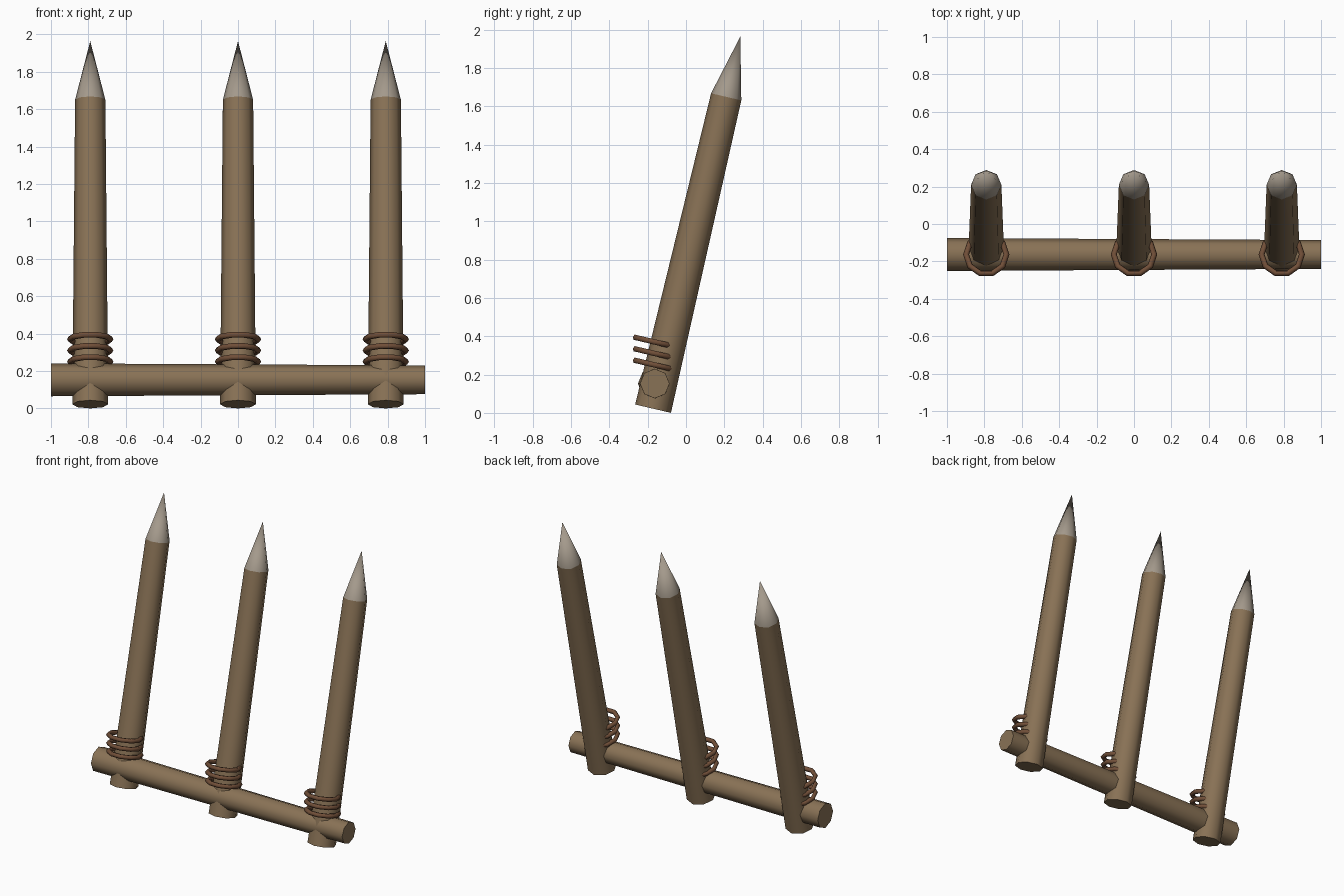
import bpy
import math
from mathutils import Matrix, Vector

default = bpy.data.objects.get("Cube")
if default:
    bpy.data.objects.remove(default, do_unlink=True)


def material(name, rgb):
    mat = bpy.data.materials.new(name)
    mat.use_nodes = True
    mat.diffuse_color = (*rgb, 1)
    mat.node_tree.nodes["Principled BSDF"].inputs["Base Color"].default_value = (*rgb, 1)
    return mat


wood = material("weathered wood", (0.25, 0.168, 0.092))
pale = material("pale grey tip", (0.37, 0.32, 0.26))
rope = material("red brown rope", (0.165, 0.078, 0.04))


def finish(name, mat, smooth_angle):
    obj = bpy.context.object
    obj.name = name
    obj.data.materials.append(mat)
    bpy.ops.object.shade_smooth_by_angle(angle=math.radians(smooth_angle))
    return obj


def tapered_rod(name, mat, start, axis, length, r_start, r_end):
    """Eight-sided rod or cone running from start along axis."""
    turn = Vector((0, 0, 1)).rotation_difference(axis)
    bpy.ops.mesh.primitive_cone_add(
        vertices=8, radius1=r_start, radius2=r_end, depth=length,
        location=start + axis * length / 2, rotation=turn.to_euler())
    return finish(name, mat, 50)


# Crossbar, slightly thinner towards the left end
tapered_rod("crossbar", wood, Vector((-1, -0.163, 0.153)), Vector((1, 0, 0)), 2, 0.088, 0.077)

# Leaning stakes with pointed tips and rope lashings
lean = math.radians(13.2)
axis = Matrix.Rotation(-lean, 3, "X") @ Vector((0, 0, 1))
stake_length = 1.672
for side, x in (("right", -0.79), ("middle", 0), ("left", 0.79)):
    base = Vector((x, -0.172, 0.022))
    tapered_rod(side + "_stake", wood, base, axis, stake_length, 0.096, 0.081)
    tapered_rod(side + "_tip", pale, base + axis * stake_length, axis, 0.323, 0.081, 0)
    for i in range(3):
        bpy.ops.mesh.primitive_torus_add(
            major_segments=10, minor_segments=6, major_radius=0.108, minor_radius=0.016,
            location=(x, -0.163, 0.25 + 0.06 * i), rotation=(-lean, 0, 0))
        finish(f"{side}_lashing_{i + 1}", rope, 80)
